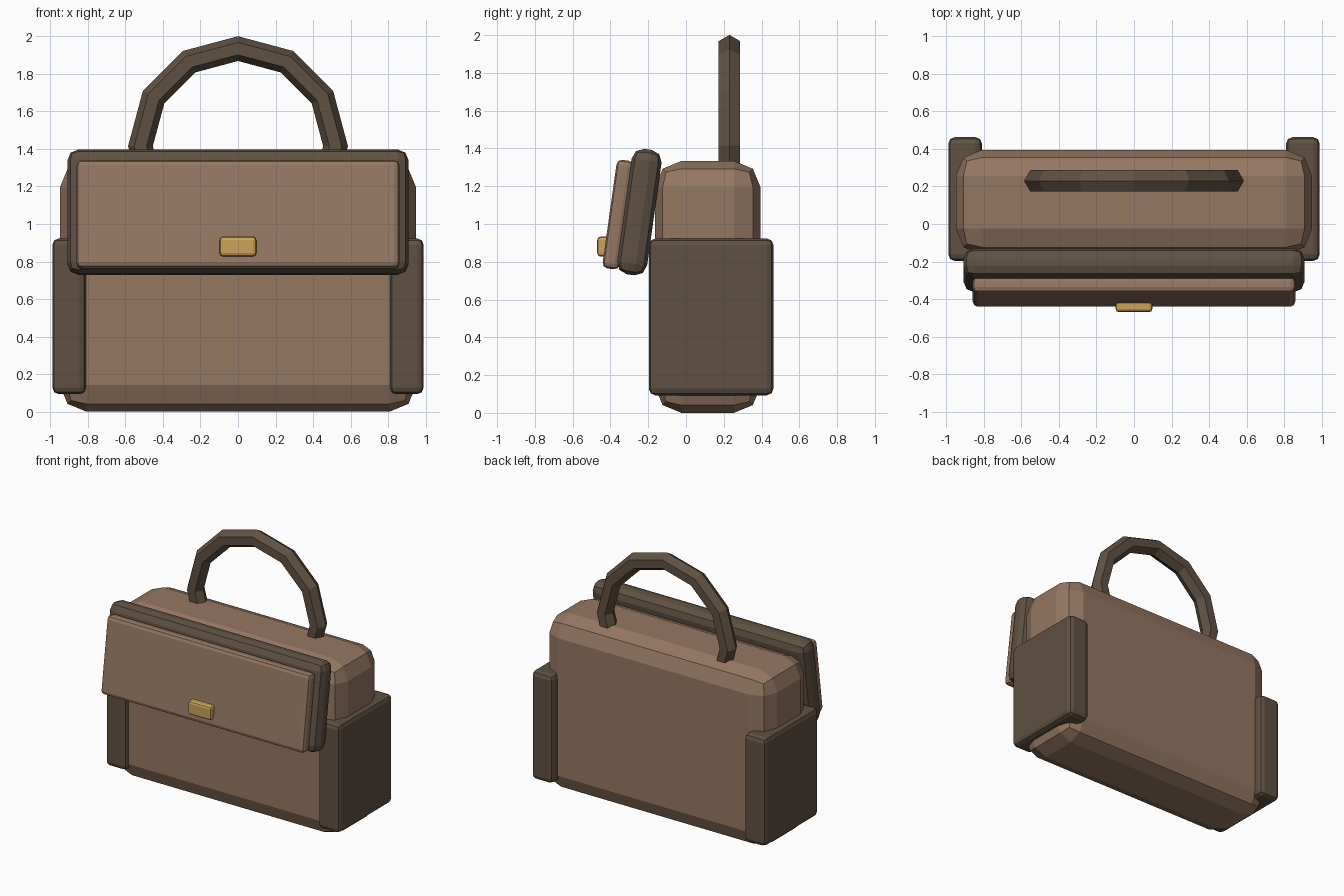
import bpy, bmesh
from math import radians
from mathutils import Matrix, Vector

if "Cube" in bpy.data.objects:
    bpy.data.objects.remove(bpy.data.objects["Cube"])


def material(name, rgb):
    m = bpy.data.materials.new(name)
    m.diffuse_color = (*rgb, 1)
    m.use_nodes = True
    m.node_tree.nodes["Principled BSDF"].inputs["Base Color"].default_value = m.diffuse_color
    return m


TAN = material("tan_leather", (0.30, 0.185, 0.122))
DARK = material("dark_leather", (0.115, 0.082, 0.056))
GOLD = material("brass", (0.60, 0.37, 0.10))


def finish(bm, name, mat):
    bmesh.ops.recalc_face_normals(bm, faces=bm.faces)
    mesh = bpy.data.meshes.new(name)
    bm.to_mesh(mesh)
    bm.free()
    mesh.materials.append(mat)
    obj = bpy.data.objects.new(name, mesh)
    bpy.context.collection.objects.link(obj)
    return obj


def soft_box(name, center, size, bevel, mat, tilt=0):
    """Box with two-step rounded edges, tilted about x."""
    bm = bmesh.new()
    bmesh.ops.create_cube(bm, size=1)
    bmesh.ops.scale(bm, vec=size, verts=bm.verts)
    bmesh.ops.bevel(bm, geom=bm.edges[:], offset=bevel, segments=2,
                    profile=0.5, affect='EDGES')
    bm.transform(Matrix.Translation(center) @ Matrix.Rotation(radians(tilt), 4, 'X'))
    return finish(bm, name, mat)


# Main bag body
soft_box("bag_body", (0, 0.115, 0.667), (1.90, 0.56, 1.333), 0.14, TAN)

# Side pockets
for side, s in (("left", -1), ("right", 1)):
    soft_box(side + "_pocket", (s * 0.90, 0.133, 0.508), (0.18, 0.66, 0.83), 0.035, DARK)

# Tilted front flap: dark backing and lighter facing panel
soft_box("flap_backing", (0, -0.247, 1.063), (1.82, 0.16, 0.67), 0.06, DARK, -8)
soft_box("flap_panel", (0, -0.36, 1.05), (1.72, 0.09, 0.58), 0.028, TAN, -8)

# Clasp
soft_box("clasp", (0, -0.435, 0.88), (0.195, 0.07, 0.105), 0.017, GOLD)

# Handle: twelve-step ring with a hexagonal section, lower part cut off inside the body
bpy.ops.mesh.primitive_torus_add(major_segments=12, minor_segments=6,
                                 major_radius=0.52, minor_radius=0.066)
ring = bpy.context.object
bm = bmesh.new()
bm.from_mesh(ring.data)
bpy.data.objects.remove(ring)
bm.transform(Matrix.Translation((0, 0.23, 1.415)) @ Matrix.Rotation(radians(90), 4, 'X'))
bmesh.ops.bisect_plane(bm, geom=bm.verts[:] + bm.edges[:] + bm.faces[:],
                       plane_co=Vector((0, 0, 1.25)), plane_no=Vector((0, 0, -1)),
                       clear_outer=True)
bmesh.ops.holes_fill(bm, edges=[e for e in bm.edges if e.is_boundary])
finish(bm, "handle", DARK)
